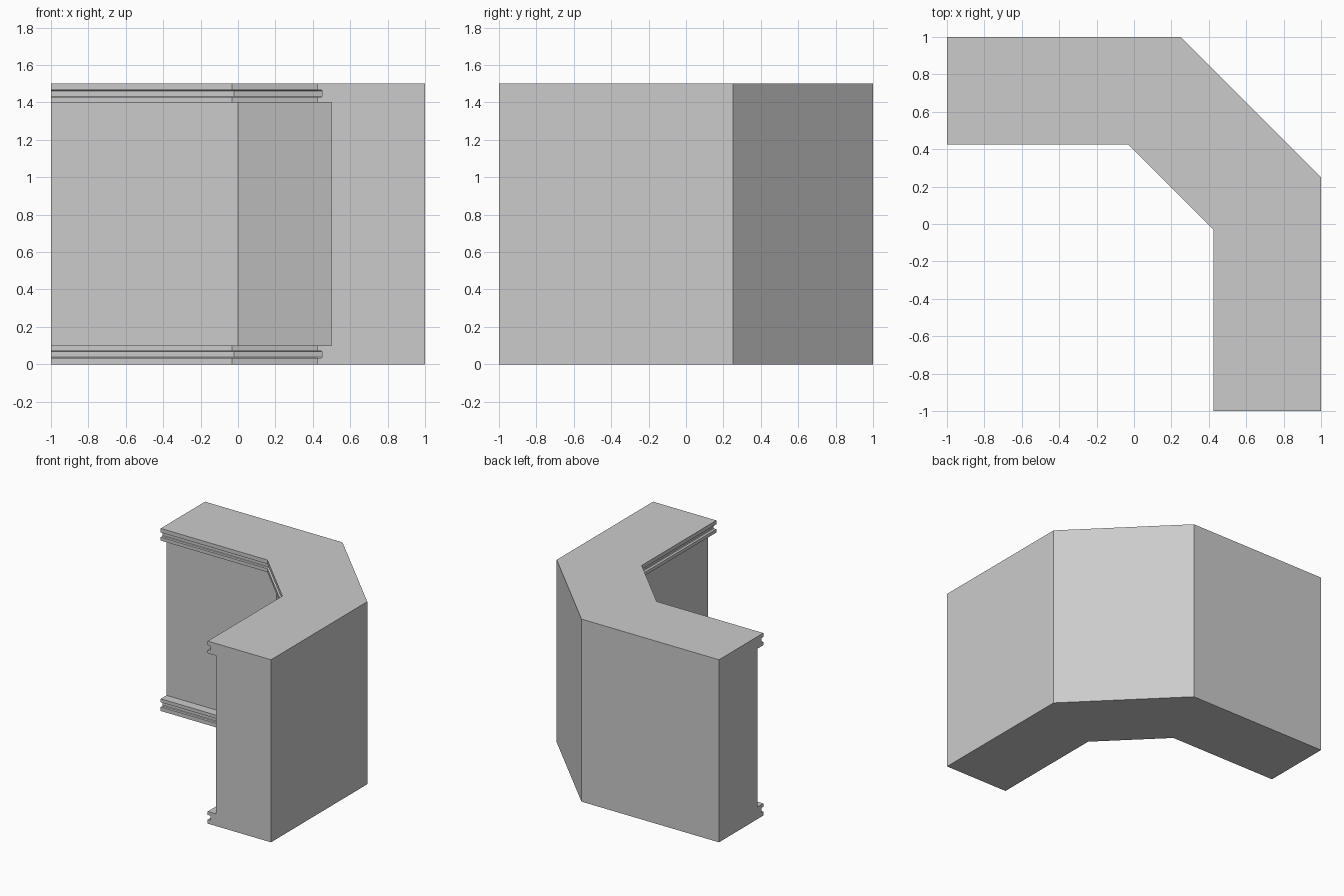
import bpy, bmesh, math

if "Cube" in bpy.data.objects:
    bpy.data.objects.remove(bpy.data.objects["Cube"])

H = 1.5
LEDGE, GROOVE = 0.075, 0.05          # how far the trim stands out from the inner wall
K = math.tan(math.radians(22.5))     # mitre shift at the 45 degree corners

# Trim section: (offset from inner wall, height, groove face follows)
trim = [(LEDGE, 0, False), (LEDGE, 0.033, True), (GROOVE + .005, 0.033, True),
        (GROOVE, 0.038, True), (GROOVE, 0.067, True), (GROOVE + .005, 0.072, True),
        (LEDGE, 0.072, False), (LEDGE, 0.1, False), (0, 0.1, False)]
bottom = [(d, z) for d, z, _ in trim]
profile = bottom + [(d, H - z) for d, z in reversed(bottom)]
groove_low = {i for i, t in enumerate(trim) if t[2]}
n = len(profile)
groove = groove_low | {n - 2 - i for i in groove_low}


def inner_path(d, z):
    """Four stations along the inner side, offset d into the corner."""
    a, b = 0.5 - d, -d * K
    return [(-1, a, z), (b, a, z), (a, b, z), (a, -1, z)]


def outer_path(z):
    return [(-1, 1, z), (0.25, 1, z), (1, 0.25, z), (1, -1, z)]


# Sweep the closed section round the corner
bm = bmesh.new()
rows = [[bm.verts.new(p) for p in inner_path(d, z)] for d, z in profile]
rows += [[bm.verts.new(p) for p in outer_path(z)] for z in (H, 0)]
for i, row in enumerate(rows):
    nxt = rows[(i + 1) % len(rows)]
    for j in range(3):
        f = bm.faces.new((row[j], row[j + 1], nxt[j + 1], nxt[j]))
        f.material_index = 1 if i in groove else 0
# End caps
for j in (0, 3):
    bm.faces.new([r[j] for r in rows])
bmesh.ops.recalc_face_normals(bm, faces=bm.faces)

mesh = bpy.data.meshes.new("corner_wall")
bm.to_mesh(mesh)
bm.free()

# Wall grey and the lighter groove strip
for name, v in (("wall_grey", 0.8), ("groove_light", 0.95)):
    mat = bpy.data.materials.new(name)
    mat.diffuse_color = (v, v, v, 1)
    mat.use_nodes = True
    mat.node_tree.nodes["Principled BSDF"].inputs["Base Color"].default_value = mat.diffuse_color
    mesh.materials.append(mat)

wall = bpy.data.objects.new("corner_wall", mesh)
bpy.context.collection.objects.link(wall)
